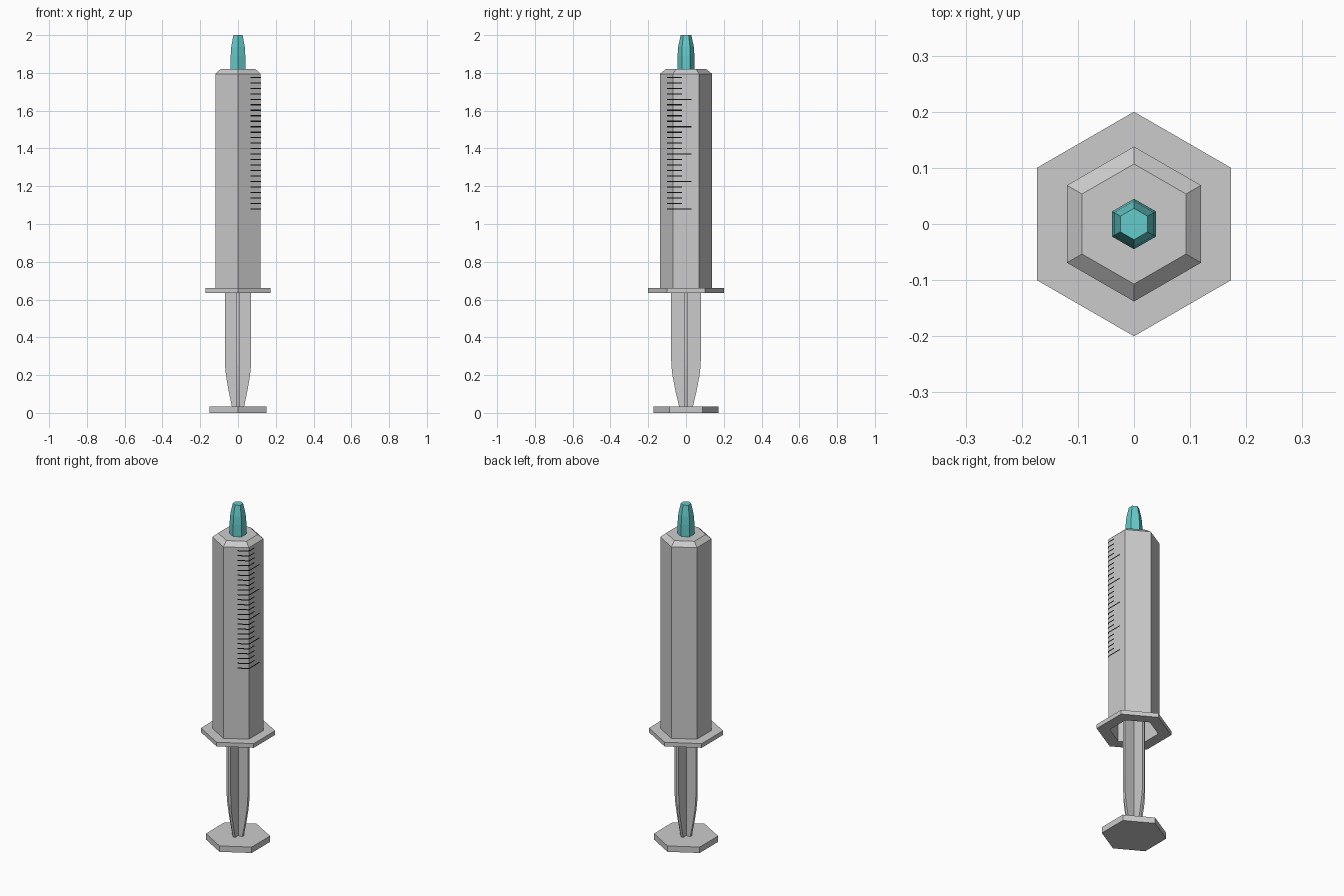
import bpy, bmesh
from math import pi, sin, cos

if "Cube" in bpy.data.objects:
    bpy.data.objects.remove(bpy.data.objects["Cube"])


def finish(bm, name, colour=None):
    bmesh.ops.remove_doubles(bm, verts=bm.verts, dist=1e-5)
    bmesh.ops.recalc_face_normals(bm, faces=bm.faces)
    mesh = bpy.data.meshes.new(name)
    bm.to_mesh(mesh)
    bm.free()
    obj = bpy.data.objects.new(name, mesh)
    bpy.context.collection.objects.link(obj)
    if colour:
        mat = bpy.data.materials.new(name + "_colour")
        mat.diffuse_color = colour
        mat.use_nodes = True
        mat.node_tree.nodes["Principled BSDF"].inputs["Base Color"].default_value = mat.diffuse_color
        mesh.materials.append(mat)
    return obj


def hex_lathe(name, profile, colour=None):
    """Revolve (radius, z) points in six flat sides, corners towards +-y."""
    bm = bmesh.new()
    rings = []
    for r, z in profile:
        if r == 0:
            rings.append([bm.verts.new((0, 0, z))])
        else:
            rings.append([bm.verts.new((r * cos(pi / 6 + i * pi / 3),
                                        r * sin(pi / 6 + i * pi / 3), z))
                          for i in range(6)])
    for a, b in zip(rings, rings[1:]):
        if len(a) == 1 or len(b) == 1:
            bm.faces.new(a if len(b) == 1 else b)
            continue
        for i in range(6):
            j = (i + 1) % 6
            bm.faces.new((a[i], a[j], b[j], b[i]))
    return finish(bm, name, colour)


def blade(name, half_width, top, along_y=False, thick=0.015):
    """Flat plunger rib that narrows towards the thumb rest."""
    taper = [(0.45, 0.03), (0.72, 0.12), (0.91, 0.2), (0.98, 0.25), (1.0, 0.31), (1.0, top)]
    side = [(w * half_width, z) for w, z in taper]
    outline = side + [(-w, z) for w, z in reversed(side)]
    bm = bmesh.new()
    t = thick / 2
    face = bm.faces.new([bm.verts.new((-t, w, z) if along_y else (w, -t, z)) for w, z in outline])
    out = bmesh.ops.extrude_face_region(bm, geom=[face])
    moved = [v for v in out["geom"] if isinstance(v, bmesh.types.BMVert)]
    bmesh.ops.translate(bm, verts=moved, vec=(thick, 0, 0) if along_y else (0, thick, 0))
    return finish(bm, name)


# Hollow barrel with finger flange, open underneath
hex_lathe("barrel", [(0, 1.82), (0.107, 1.82), (0.138, 1.795), (0.138, 0.66),
                     (0.2, 0.66), (0.2, 0.635), (0.13, 0.635), (0.13, 1.79), (0, 1.79)])

# Coloured nozzle cap
hex_lathe("nozzle", [(0, 1.82), (0.045, 1.82), (0.045, 1.89), (0.041, 1.94),
                     (0.028, 2.0), (0, 2.0)], (0.13, 0.6, 0.6, 1))

# Plunger: thumb rest, two crossed ribs, stopper inside the barrel
hex_lathe("thumb_rest", [(0, 0), (0.173, 0), (0.173, 0.035), (0, 0.035)])
blade("plunger_rib_x", 0.07, 1.08)
blade("plunger_rib_y", 0.079, 1.08, along_y=True)
hex_lathe("plunger_stopper", [(0, 1.08), (0.128, 1.08), (0.128, 1.15), (0, 1.15)])

# Measuring ticks folded round the front right corner, every fifth one longer
bm = bmesh.new()
off = 0.002
for i in range(25):
    z = 1.776 - i * 0.029
    end = 0.03 if i % 5 == 4 else -0.02
    path = [(0.0665 + off / 2, -0.0996 - off), (0.1195 + off, -0.069 - off / 2), (0.1195 + off, end)]
    low, high = [[bm.verts.new((x, y, z + d)) for x, y in path] for d in (-0.003, 0.003)]
    for k in range(2):
        bm.faces.new((low[k], low[k + 1], high[k + 1], high[k]))
finish(bm, "measuring_ticks", (0.005, 0.005, 0.005, 1))
